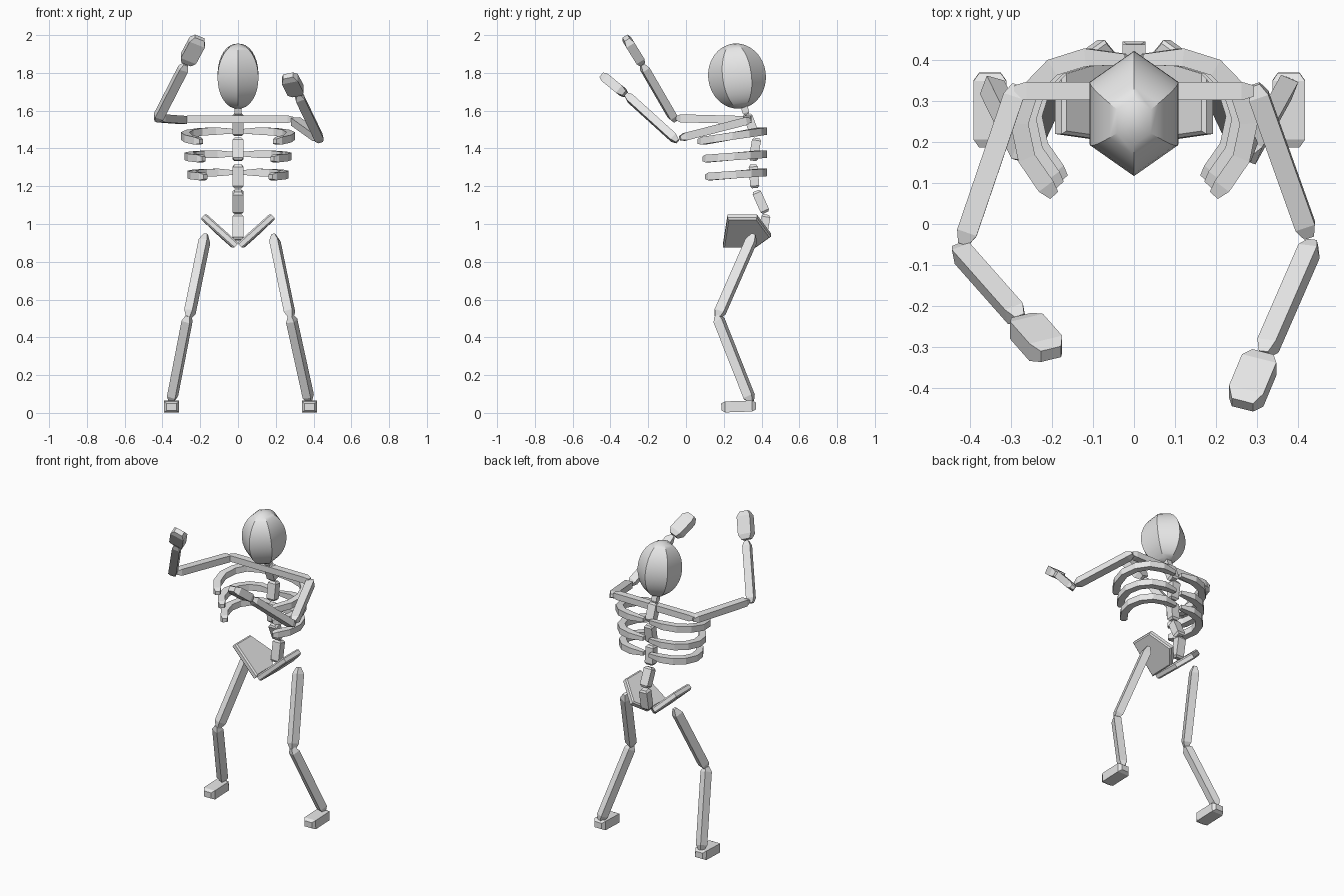
import bpy, bmesh, math
from mathutils import Vector, Matrix

cube = bpy.data.objects.get("Cube")
if cube:
    bpy.data.objects.remove(cube, do_unlink=True)

# One plain grey for the whole skeleton
grey = bpy.data.materials.new("bone_grey")
grey.use_nodes = True
colour = (0.8, 0.8, 0.8, 1)
grey.diffuse_color = colour
grey.node_tree.nodes["Principled BSDF"].inputs["Base Color"].default_value = colour

X, Y, Z = Vector((1, 0, 0)), Vector((0, 1, 0)), Vector((0, 0, 1))


def finish(name, bm):
    bmesh.ops.recalc_face_normals(bm, faces=bm.faces)
    mesh = bpy.data.meshes.new(name)
    bm.to_mesh(mesh)
    bm.free()
    mesh.materials.append(grey)
    ob = bpy.data.objects.new(name, mesh)
    bpy.context.collection.objects.link(ob)
    return ob


def loft(name, rings):
    """Skin a row of equal-sized point rings and cap both ends."""
    bm = bmesh.new()
    rows = [[bm.verts.new(p) for p in ring] for ring in rings]
    n = len(rows[0])
    for r, s in zip(rows, rows[1:]):
        for i in range(n):
            j = (i + 1) % n
            bm.faces.new((r[i], r[j], s[j], s[i]))
    bm.faces.new(rows[0][::-1])
    bm.faces.new(rows[-1])
    return finish(name, bm)


def section(centre, u, v):
    return [centre + u * a + v * b for a, b in ((1, 1), (-1, 1), (-1, -1), (1, -1))]


def bone(name, a, b, width, depth, hint=X, taper=0.03, tip=0.5, roll=0):
    """Square bar from a to b with tapered ends; width runs along the hint."""
    a, b = Vector(a), Vector(b)
    d = (b - a).normalized()
    u = (hint - d * hint.dot(d)).normalized()
    u = Matrix.Rotation(math.radians(roll), 3, d) @ u
    v = d.cross(u)
    u, v = u * width / 2, v * depth / 2
    stops = ((a, tip), (a + d * taper, 1), (b - d * taper, 1), (b, tip))
    return loft(name, [section(c, u * s, v * s) for c, s in stops])


# Skull: six-sided egg, smooth from crown to chin
bm = bmesh.new()
bmesh.ops.create_uvsphere(bm, u_segments=6, v_segments=16, radius=1)
bmesh.ops.transform(bm, verts=bm.verts, matrix=Matrix.Translation((0, 0.27, 1.783))
                    @ Matrix.Rotation(0.12, 4, 'X') @ Matrix.Diagonal((0.125, 0.153, 0.173, 1)))
skull = finish("skull", bm)
bpy.ops.object.select_all(action='DESELECT')
skull.select_set(True)
bpy.context.view_layer.objects.active = skull
bpy.ops.object.shade_smooth_by_angle(angle=math.radians(30))

# Neck and spine, each from (y, z) to (y, z)
bone("neck", (0, 0.32, 1.58), (0, 0.305, 1.63), 0.036, 0.036, taper=0.01, tip=0.7)
spine = [((0.325, 1.58), (0.365, 1.47)), ((0.375, 1.455), (0.355, 1.335)),
         ((0.355, 1.315), (0.365, 1.19)), ((0.37, 1.175), (0.422, 1.06)),
         ((0.425, 1.05), (0.4, 0.915))]
for i, (top, bottom) in enumerate(spine):
    bone(f"vertebra_{i + 1}", (0, *top), (0, *bottom), 0.056, 0.048, taper=0.012, tip=0.65)

# Ribs: three mirrored pairs sweeping from the back to the front
rib_path = [(0.022, 0.402), (0.12, 0.407), (0.2, 0.382), (0.255, 0.325),
            (0.28, 0.245), (0.262, 0.16), (0.215, 0.092), (0.195, 0.07)]
levels = [("upper", 1, 0.07, 1.492, 1.437), ("middle", 0.93, 0.095, 1.37, 1.345),
          ("lower", 0.88, 0.11, 1.273, 1.25)]
for label, scale, front, z_back, z_front in levels:
    for side, sx in (("left", 1), ("right", -1)):
        pts = []
        for x, y in rib_path:
            t = (0.407 - y) / 0.337
            pts.append(Vector((sx * x * scale, 0.407 + t * (front - 0.407),
                               z_back + t * (z_front - z_back))))
        rings = []
        for i, p in enumerate(pts):
            d = pts[min(i + 1, len(pts) - 1)] - pts[max(i - 1, 0)]
            u = d.cross(Z).normalized()
            s = 0.6 if i in (0, len(pts) - 1) else 1
            rings.append(section(p, u * 0.022 * s, Z * 0.02 * s))
        loft(f"{side}_{label}_rib", rings)

# Pelvis: two slanted five-sided plates meeting in a V
plate = [(0.01, 0.195, 0.885), (0.015, 0.37, 0.885), (0.08, 0.45, 0.942),
         (0.185, 0.375, 1.042), (0.185, 0.22, 1.042)]
for side, sx in (("left", 1), ("right", -1)):
    normal = Vector((-0.68 * sx, 0, 0.73)) * 0.02
    pts = [Vector((sx * x, y, z)) for x, y, z in plate]
    mid = sum(pts, Vector()) / len(pts)
    rings = []
    for shift, s in ((-1, 0.93), (-0.6, 1), (0.6, 1), (1, 0.93)):
        rings.append([mid + (p - mid) * s + normal * shift for p in pts])
    loft(f"{side}_pelvis_plate", rings)

# Collar bar
bone("collar_bone", (-0.293, 0.325, 1.555), (0.293, 0.325, 1.555), 0.045, 0.04, hint=Y, tip=0.6)

# Arms: shoulder, elbow end, elbow start, wrist, hand start, hand end
arms = {
    "right": [(-0.285, 0.34, 1.55), (-0.418, -0.05, 1.56), (-0.432, -0.058, 1.545),
              (-0.278, -0.232, 1.845), (-0.275, -0.236, 1.852), (-0.203, -0.318, 1.985)],
    "left": [(0.295, 0.34, 1.55), (0.428, -0.032, 1.455), (0.437, -0.045, 1.438),
             (0.318, -0.318, 1.685), (0.315, -0.322, 1.688), (0.265, -0.442, 1.785)],
}
for side, (shoulder, elbow_a, elbow_b, wrist, palm, tips) in arms.items():
    bone(f"{side}_upper_arm", shoulder, elbow_a, 0.05, 0.042)
    bone(f"{side}_forearm", elbow_b, wrist, 0.048, 0.042, roll=10)
    bone(f"{side}_hand", palm, tips, 0.088, 0.05, tip=0.62)

# Legs: hip x, knee x, ankle x for each side
for side, hip, knee, ankle in (("right", -0.17, -0.262, -0.352), ("left", 0.188, 0.28, 0.378)):
    bone(f"{side}_thigh", (hip, 0.36, 0.945), (knee, 0.165, 0.5), 0.047, 0.052,
         taper=0.04, tip=0.4, roll=20)
    bone(f"{side}_shin", (knee - 0.002, 0.165, 0.515), (ankle, 0.345, 0.06), 0.046, 0.05, roll=20)
    bone(f"{side}_foot", (ankle, 0.37, 0.037), (ankle, 0.187, 0.031), 0.08, 0.058,
         taper=0.02, tip=0.65)
